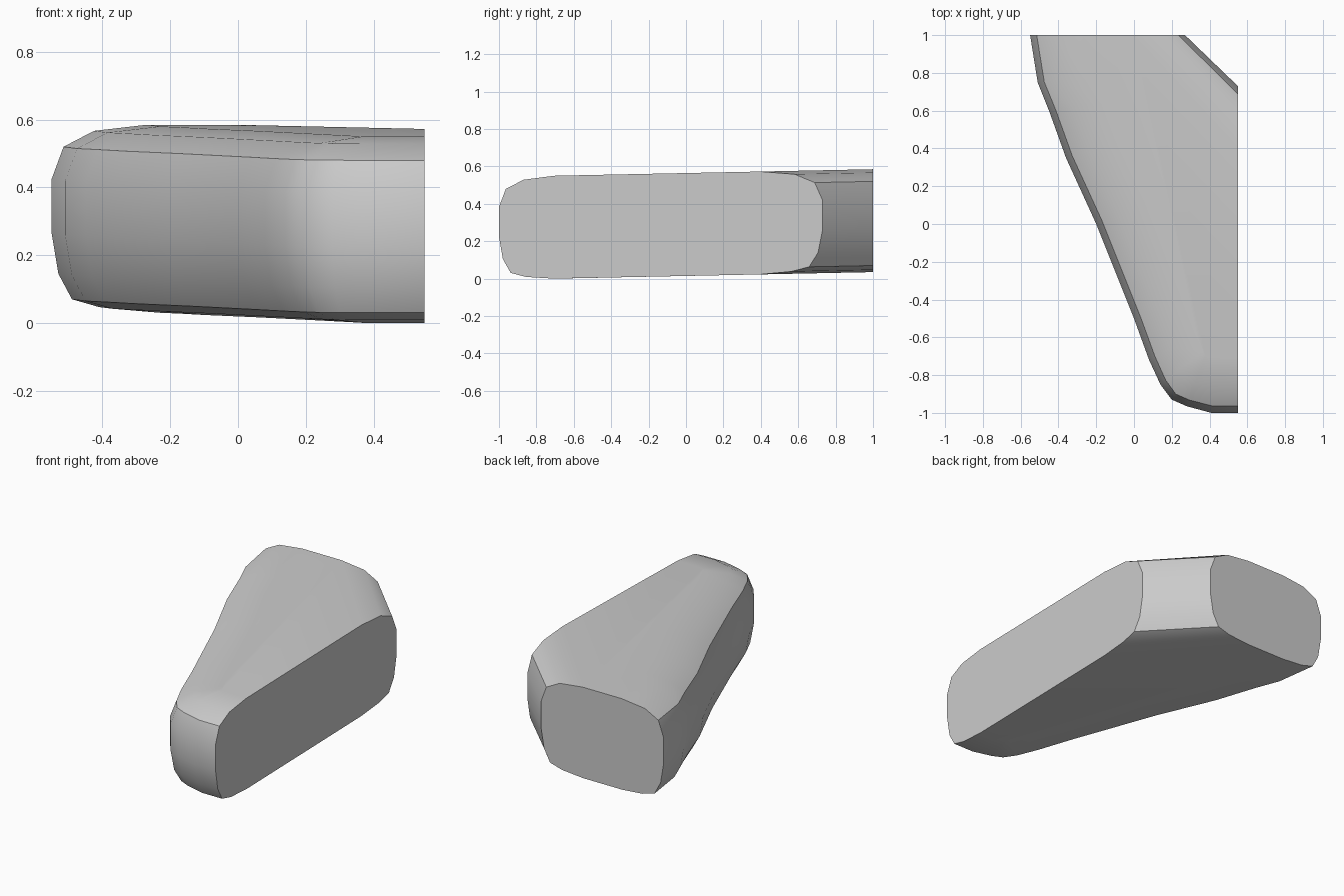
import bpy
import bmesh
import math

cube = bpy.data.objects.get("Cube")
if cube:
    bpy.data.objects.remove(cube, do_unlink=True)

# Single plain grey material
grey = bpy.data.materials.new("light_grey")
grey.use_nodes = True
colour = (0.6, 0.6, 0.6, 1.0)
grey.diffuse_color = colour
grey.node_tree.nodes["Principled BSDF"].inputs["Base Color"].default_value = colour

# Plan outline: x, y, then the direction the outline shrinks in
outline = [
    (-0.55, 1.0, 1.0, 0.0),
    (-0.51, 0.75, 1.0, 0.05),
    (-0.45, 0.6, 1.0, 0.15),
    (-0.36, 0.35, 0.95, 0.3),
    (-0.2, 0.0, 0.93, 0.37),
    (0.0, -0.5, 0.93, 0.37),
    (0.08, -0.72, 0.9, 0.5),
    (0.14, -0.85, 0.8, 0.65),
    (0.2, -0.93, 0.6, 0.85),
    (0.28, -0.965, 0.35, 0.95),
    (0.41, -1.0, 0.1, 1.05),
    (0.55, -1.0, 0.0, 1.05),
    (0.55, 0.73, 0.0, -1.2),
    (0.27, 1.0, -1.0, 0.0),
]

# Edge rounding: inset and height, bottom to top
section = [(0.28, 0.0), (0.14, 0.012), (0.06, 0.035), (0.02, 0.11), (0.0, 0.23),
           (0.0, 0.39), (0.035, 0.485), (0.125, 0.532), (0.28, 0.55)]


def tilt(y):
    """Gentle rise toward the back."""
    return 0.0205 * (y + 0.7)


# Loft the outline through the section
bm = bmesh.new()
rings = []
for inset, z in section:
    ring = []
    for x, y, dx, dy in outline:
        px, py = x + dx * inset, min(y + dy * inset, 1.0)
        ring.append(bm.verts.new((px, py, max(0.0, z + tilt(py)))))
    rings.append(ring)

count = len(outline)
for low, high in zip(rings, rings[1:]):
    for i in range(count):
        j = (i + 1) % count
        bm.faces.new((low[i], low[j], high[j], high[i]))
bm.faces.new(rings[-1])
bm.faces.new(list(reversed(rings[0])))

# Merge the flat cut strips into single faces
bmesh.ops.dissolve_limit(bm, angle_limit=math.radians(0.5),
                         verts=bm.verts, edges=bm.edges)
bmesh.ops.recalc_face_normals(bm, faces=bm.faces)

mesh = bpy.data.meshes.new("tapered_block")
bm.to_mesh(mesh)
bm.free()
mesh.materials.append(grey)
block = bpy.data.objects.new("tapered_block", mesh)
bpy.context.collection.objects.link(block)

# Smooth the rounded sides, keep the cut edges crisp
bpy.ops.object.select_all(action='DESELECT')
block.select_set(True)
bpy.context.view_layer.objects.active = block
bpy.ops.object.shade_smooth_by_angle(angle=math.radians(35))
